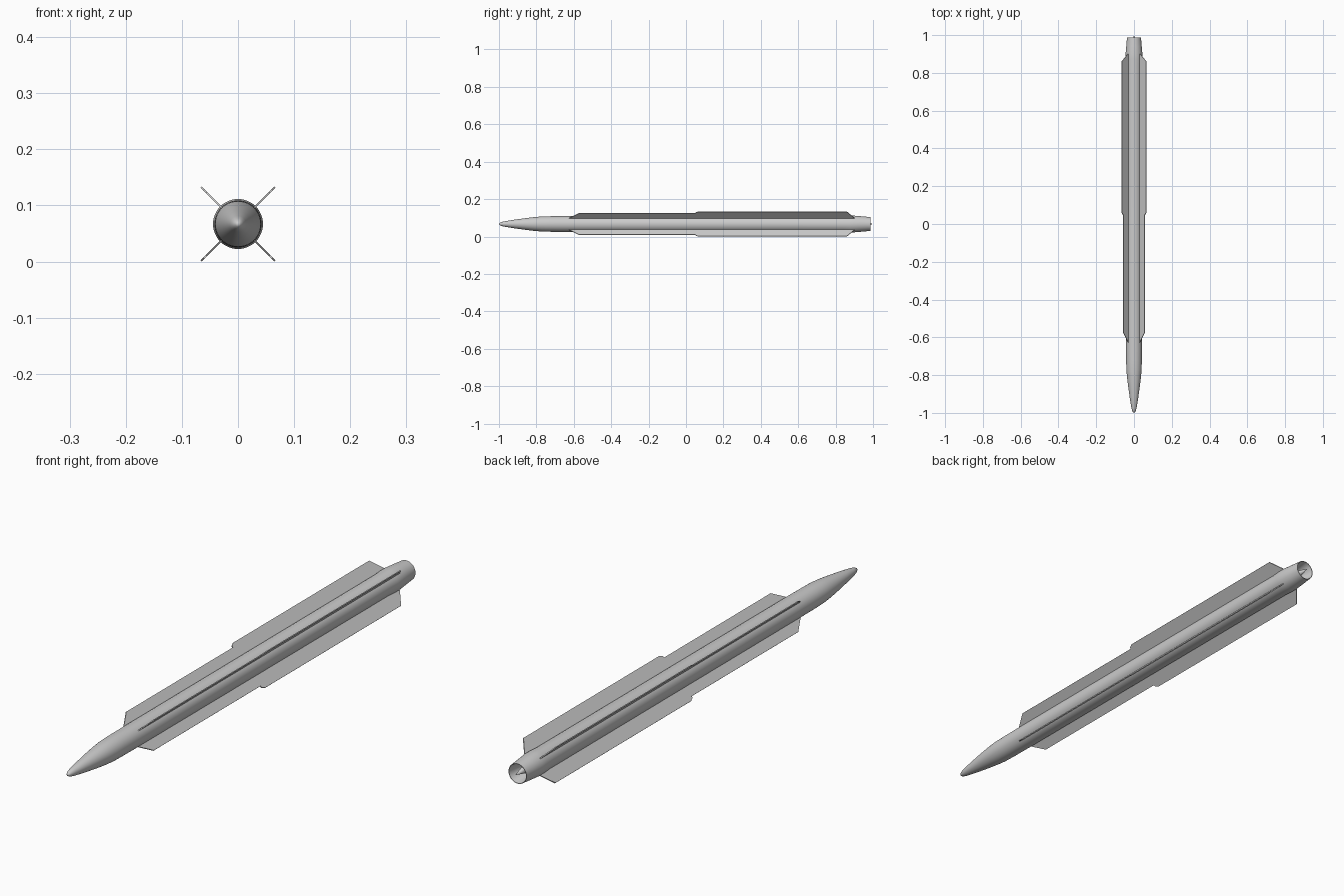
import bpy, bmesh, math
from mathutils import Vector

if "Cube" in bpy.data.objects:
    bpy.data.objects.remove(bpy.data.objects["Cube"])

ZC = 0.067   # height of the long axis
SEG = 48


def finish(name, bm):
    bmesh.ops.recalc_face_normals(bm, faces=bm.faces)
    mesh = bpy.data.meshes.new(name)
    bm.to_mesh(mesh)
    bm.free()
    ob = bpy.data.objects.new(name, mesh)
    bpy.context.collection.objects.link(ob)
    return ob


def lathe(name, profile):
    """Revolve (y, radius) points around the long axis."""
    bm = bmesh.new()
    verts = [bm.verts.new((r, y, ZC)) for y, r in profile]
    edges = [bm.edges.new(p) for p in zip(verts, verts[1:])]
    bmesh.ops.spin(bm, geom=verts + edges, cent=(0, 0, ZC), axis=(0, 1, 0),
                   angle=math.tau, steps=SEG, use_duplicate=False)
    bmesh.ops.remove_doubles(bm, verts=bm.verts, dist=1e-5)
    ob = finish(name, bm)
    bpy.ops.object.select_all(action='DESELECT')
    ob.select_set(True)
    bpy.context.view_layer.objects.active = ob
    bpy.ops.object.shade_smooth_by_angle(angle=math.radians(30))
    return ob


def fin(name, outline, angle, thick=0.0036):
    """Thin plate from (y, radius) points, turned around the long axis."""
    out = Vector((math.cos(angle), 0, math.sin(angle)))
    side = Vector((-math.sin(angle), 0, math.cos(angle))) * thick / 2
    bm = bmesh.new()
    a, b = ([bm.verts.new(Vector((0, y, ZC)) + out * r + side * s)
             for y, r in outline] for s in (-1, 1))
    bm.faces.new(a)
    bm.faces.new(b[::-1])
    n = len(outline)
    for i in range(n):
        j = (i + 1) % n
        bm.faces.new((a[i], a[j], b[j], b[i]))
    return finish(name, bm)


# nose, tube, tapered tail and hollow exhaust in one turned shell
lathe("missile_body", [
    (-1.0, 0), (-0.997, 0.005), (-0.988, 0.010), (-0.97, 0.0145),
    (-0.92, 0.0225), (-0.86, 0.031), (-0.81, 0.037), (-0.77, 0.0405),
    (-0.72, 0.0415), (-0.63, 0.042), (0.84, 0.0425), (0.875, 0.0445),
    (0.9, 0.0445), (0.94, 0.041), (0.987, 0.037), (0.987, 0.035),
    (0.93, 0.024), (0.93, 0)])

# pointed exhaust plug
lathe("exhaust_plug", [(0.925, 0), (0.925, 0.016), (0.96, 0.010), (1.0, 0)])

# four long fins, each with a narrow front and a wide rear panel
for k in range(4):
    ang = math.radians(45 + 90 * k)
    fin(f"front_fin_{k + 1}", [(-0.63, 0.036), (-0.625, 0.044), (-0.575, 0.080),
                               (0.06, 0.080), (0.06, 0.036)], ang)
    fin(f"rear_fin_{k + 1}", [(0.05, 0.036), (0.05, 0.086), (0.065, 0.093),
                              (0.86, 0.093), (0.9, 0.046), (0.9, 0.036)], ang)
